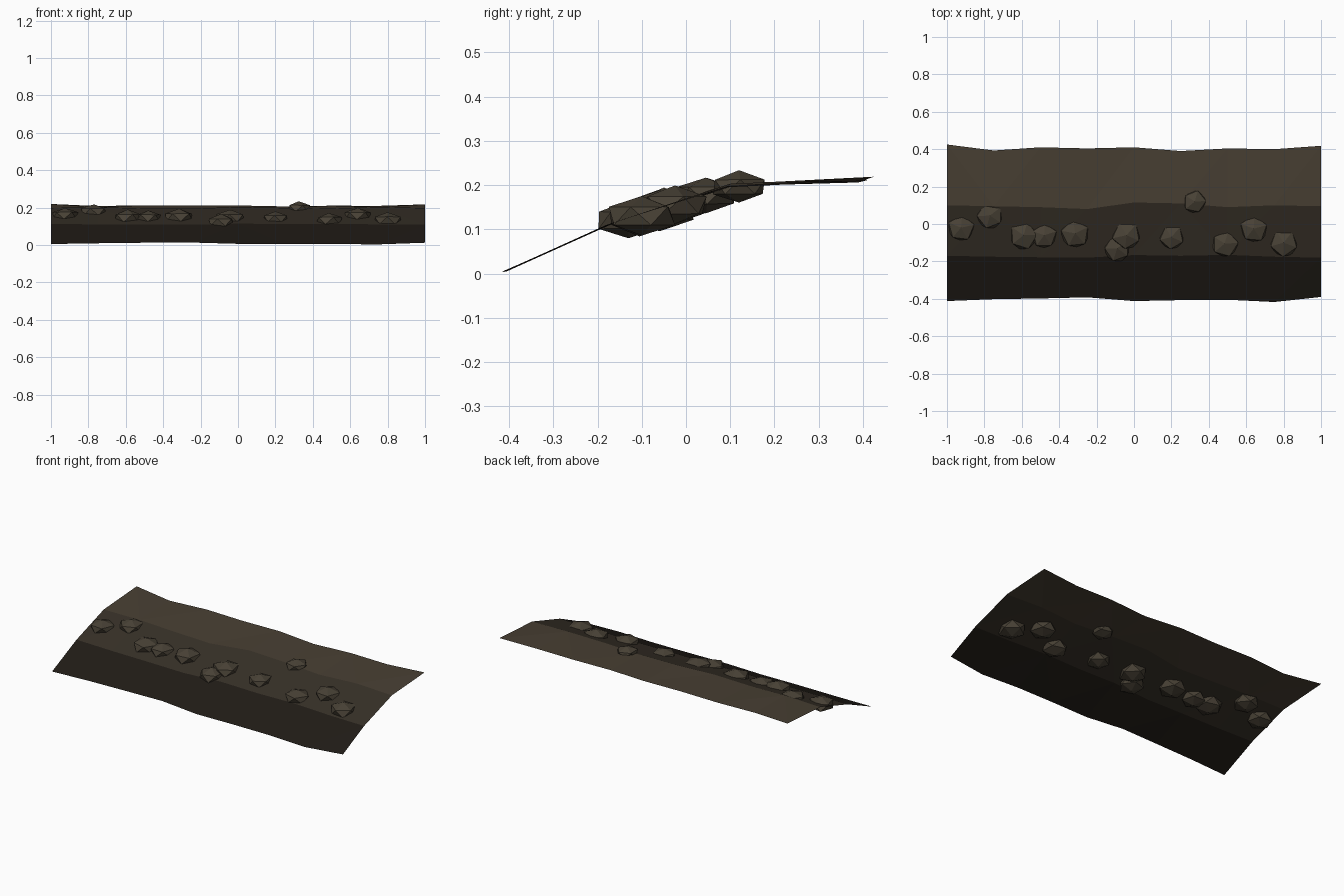
import bpy, bmesh, random
from mathutils import Matrix, Vector
random.seed(4)


def material(name, rgb):
    m = bpy.data.materials.new(name)
    m.diffuse_color = (*rgb, 1)
    return m


def add_object(name, bm, mats):
    mesh = bpy.data.meshes.new(name)
    bm.to_mesh(mesh)
    bm.free()
    for m in mats:
        mesh.materials.append(m)
    ob = bpy.data.objects.new(name, mesh)
    bpy.context.collection.objects.link(ob)
    return ob


wet = material("wet_mud", (0.014, 0.011, 0.008))
damp = material("damp_soil", (0.037, 0.029, 0.02))
dry = material("dry_soil", (0.065, 0.05, 0.033))
stone = material("stone", (0.065, 0.053, 0.036))

# Bank strip: four wavy rows from the water edge to the dry back
rows_y = [
    [-0.412, -0.402, -0.398, -0.392, -0.412, -0.407, -0.405, -0.417, -0.39],
    [-0.17, -0.175, -0.178, -0.18, -0.166, -0.17, -0.165, -0.175, -0.18],
    [0.10, 0.095, 0.09, 0.08, 0.115, 0.11, 0.09, 0.10, 0.095],
    [0.425, 0.393, 0.41, 0.404, 0.41, 0.39, 0.404, 0.40, 0.418],
]
rows_z = [
    [0.005, 0.009, 0.012, 0.013, 0.006, 0.006, 0.005, 0.003, 0.012],
    [0.112, 0.11, 0.11, 0.108, 0.114, 0.112, 0.113, 0.11, 0.11],
    [0.198, 0.202, 0.195, 0.194, 0.203, 0.198, 0.195, 0.203, 0.197],
    [0.219, 0.208, 0.212, 0.211, 0.211, 0.206, 0.21, 0.209, 0.217],
]
bm = bmesh.new()
grid = [[bm.verts.new((-1 + 0.25 * i, y, z)) for i, (y, z) in enumerate(zip(ys, zs))]
        for ys, zs in zip(rows_y, rows_z)]
for r in range(3):
    for i in range(8):
        a, b = grid[r][i], grid[r][i + 1]
        c, d = grid[r + 1][i + 1], grid[r + 1][i]
        tris = [(a, b, c), (a, c, d)] if (i + r) % 2 else [(a, b, d), (b, c, d)]
        for t in tris:
            bm.faces.new(t).material_index = r
add_object("river_bank", bm, [wet, damp, dry])


def bank_height(y):
    if y < 0.1:
        return 0.11 + (y + 0.173) * 0.32
    return 0.198 + (y - 0.1) * 0.04


# Flattened pebbles half sunk along the damp band: x, y, radius
pebbles = [
    (-0.925, -0.02, .078), (-0.77, 0.045, .076), (-0.59, -0.06, .082),
    (-0.48, -0.06, .075), (-0.315, -0.05, .084), (-0.09, -0.13, .078),
    (-0.04, -0.06, .083), (0.20, -0.07, .072), (0.325, 0.12, .067),
    (0.485, -0.105, .078), (0.64, -0.025, .079), (0.80, -0.10, .081),
]
for n, (x, y, r) in enumerate(pebbles, 1):
    bm = bmesh.new()
    bmesh.ops.create_icosphere(bm, subdivisions=1, radius=r)
    bm.transform(Matrix.Rotation(random.uniform(0, 6.28), 4, 'Z'))
    bm.transform(Matrix.Diagonal((1, 1, 0.55, 1)))
    for v in bm.verts:
        v.co *= random.uniform(0.95, 1.05)
    bm.transform(Matrix.Translation(Vector((x, y, bank_height(y) - 0.003))))
    add_object(f"pebble_{n}", bm, [stone])
